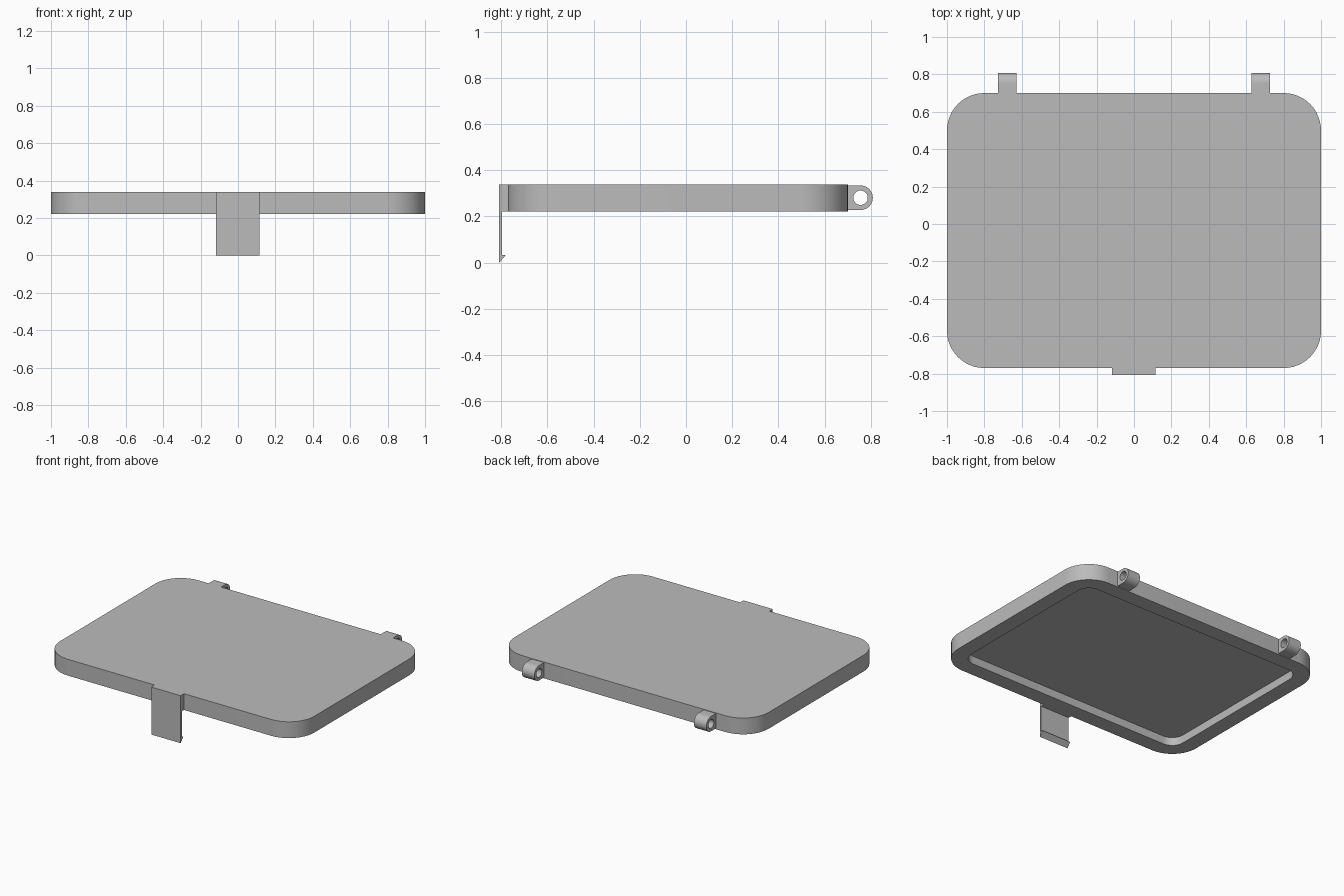
import bpy, bmesh
from math import cos, sin, pi, radians

cube = bpy.data.objects.get("Cube")
if cube:
    bpy.data.objects.remove(cube, do_unlink=True)

grey = bpy.data.materials.new("plain grey")
grey.use_nodes = True
grey.diffuse_color = (0.5, 0.5, 0.5, 1)
grey.node_tree.nodes["Principled BSDF"].inputs["Base Color"].default_value = (0.5, 0.5, 0.5, 1)


def loft(name, rings, closed=False):
    """Skin equal-length rings; cap both ends, or join last to first if closed."""
    bm = bmesh.new()
    loops = [[bm.verts.new(p) for p in ring] for ring in rings]
    n = len(loops[0])
    pairs = list(zip(loops, loops[1:]))
    if closed:
        pairs.append((loops[-1], loops[0]))
    else:
        bm.faces.new(loops[0])
        bm.faces.new(loops[-1])
    for a, b in pairs:
        for i in range(n):
            j = (i + 1) % n
            bm.faces.new((a[i], a[j], b[j], b[i]))
    bmesh.ops.recalc_face_normals(bm, faces=bm.faces)
    mesh = bpy.data.meshes.new(name)
    bm.to_mesh(mesh)
    bm.free()
    mesh.materials.append(grey)
    obj = bpy.data.objects.new(name, mesh)
    bpy.context.collection.objects.link(obj)
    bpy.ops.object.select_all(action='DESELECT')
    obj.select_set(True)
    bpy.context.view_layer.objects.active = obj
    bpy.ops.object.shade_smooth_by_angle(angle=radians(30))
    return obj


# Lid: rounded tray, hollow underneath
FRONT, BACK, BOTTOM, TOP, FLOOR = -0.77, 0.70, 0.222, 0.338, 0.28
CORNER, RIM, STEPS = 0.2, 0.11, 12


def rounded_ring(inset, z):
    mid, half = (FRONT + BACK) / 2, (BACK - FRONT) / 2
    ring = []
    for q, (sx, sy) in enumerate([(1, 1), (-1, 1), (-1, -1), (1, -1)]):
        for i in range(STEPS + 1):
            a = (q + i / STEPS) * pi / 2
            r = CORNER - inset
            ring.append((sx * (1 - CORNER) + r * cos(a),
                         mid + sy * (half - CORNER) + r * sin(a), z))
    return ring


loft("lid", [rounded_ring(RIM, FLOOR), rounded_ring(RIM, BOTTOM),
             rounded_ring(0, BOTTOM), rounded_ring(0, TOP)])

# Hinge lugs: square towards the lid, round outside, with a pin hole
HY, HZ, LUG, HOLE = 0.755, 0.281, 0.053, 0.031
ANGLES = [2 * pi * i / 48 for i in range(48)]


def hole_ring(x):
    return [(x, HY + HOLE * cos(a), HZ + HOLE * sin(a)) for a in ANGLES]


def lug_ring(x):
    ring = []
    for a in ANGLES:
        c, s = cos(a), sin(a)
        k = LUG if c > -0.001 else LUG / max(abs(c), abs(s))
        ring.append((x, HY + k * c * (1 if c > 0 else 1.1), HZ + k * s))
    return ring


for side, name in ((-1, "right_hinge_lug"), (1, "left_hinge_lug")):
    x0, x1 = side * 0.628, side * 0.726
    loft(name, [hole_ring(x0), lug_ring(x0), lug_ring(x1), hole_ring(x1)], closed=True)

# Latch: thick root on the lid, thin tongue and a hooked tip
latch = [(-0.808, TOP), (FRONT, TOP), (FRONT, BOTTOM), (-0.795, BOTTOM),
         (-0.795, 0.034), (-0.779, 0.034), (-0.808, 0)]
loft("latch", [[(x, y, z) for y, z in latch] for x in (-0.117, 0.114)])
